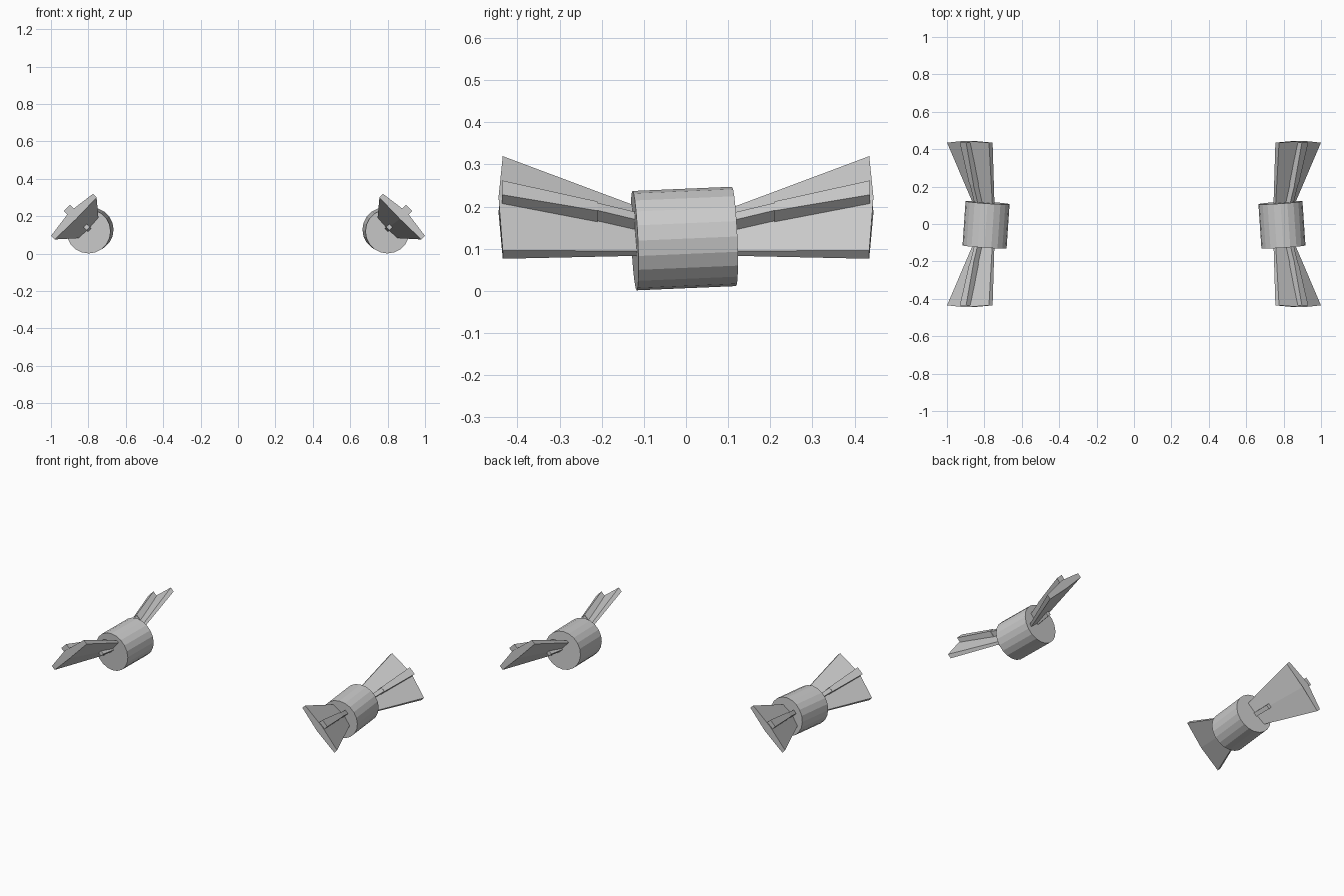
import bpy, bmesh
from mathutils import Vector

if "Cube" in bpy.data.objects:
    bpy.data.objects.remove(bpy.data.objects["Cube"])


def loft(bm, sections):
    """Skin a list of equal-length point loops and cap both ends."""
    rings = [[bm.verts.new(p) for p in s] for s in sections]
    for a, b in zip(rings, rings[1:]):
        n = len(a)
        for i in range(n):
            bm.faces.new((a[i], a[(i + 1) % n], b[(i + 1) % n], b[i]))
    bm.faces.new(rings[0])
    bm.faces.new(rings[-1])


def pt(s, d, y):
    """Diagonal coordinates: s = x + z (outward), d = x - z (along the fin)."""
    return Vector(((s + d) / 2, y, (s - d) / 2))


def plate(y, y_mid, mid, half, edge, ridge, inner):
    return [pt(edge, mid - half, y), pt(ridge, mid, y_mid), pt(edge, mid + half, y),
            pt(inner, mid + half, y), pt(inner - 0.005, mid, y_mid), pt(inner, mid - half, y)]


def bar(y, mid, half, top, bottom):
    return [pt(top, mid - half, y), pt(top, mid + half, y),
            pt(bottom, mid + half, y), pt(bottom, mid - half, y)]


def finish(name, bm, side):
    if side < 0:
        bmesh.ops.scale(bm, vec=(-1, 1, 1), verts=bm.verts)
    bmesh.ops.recalc_face_normals(bm, faces=bm.faces)
    me = bpy.data.meshes.new(name)
    bm.to_mesh(me)
    bm.free()
    bpy.context.collection.objects.link(bpy.data.objects.new(name, me))


for side, label in ((1, "right"), (-1, "left")):
    # slightly tilted drum
    front, back = Vector((0.799, -0.122, 0.119)), Vector((0.783, 0.114, 0.129))
    axis = back - front
    bm = bmesh.new()
    bmesh.ops.create_cone(bm, cap_ends=True, segments=20, radius1=0.118,
                          radius2=0.118, depth=axis.length)
    bmesh.ops.rotate(bm, verts=bm.verts, matrix=axis.to_track_quat('Z', 'X').to_matrix())
    bmesh.ops.translate(bm, verts=bm.verts, vec=(front + back) / 2)
    finish(label + "_drum", bm, side)

    for e, end in ((-1, "front"), (1, "back")):
        # flared fin with a low ridge
        bm = bmesh.new()
        loft(bm, [plate(e * 0.09, e * 0.09, 0.662, 0.096, 0.947, 0.966, 0.925),
                  plate(e * 0.435, e * 0.445, 0.68, 0.224, 1.095, 1.125, 1.056)])
        finish(f"{label}_{end}_fin", bm, side)

        # raised rib on the outer face
        bm = bmesh.new()
        loft(bm, [bar(e * 0.21, 0.668, 0.022, 1.07, 0.99),
                  bar(e * 0.437, 0.67, 0.034, 1.16, 1.09)])
        finish(f"{label}_{end}_rib", bm, side)

        # thin stem from the drum through the fin
        bm = bmesh.new()
        loft(bm, [bar(e * 0.09, 0.668, 0.018, 1.01, 0.915),
                  bar(e * 0.215, 0.668, 0.018, 1.07, 0.935)])
        finish(f"{label}_{end}_stem", bm, side)
